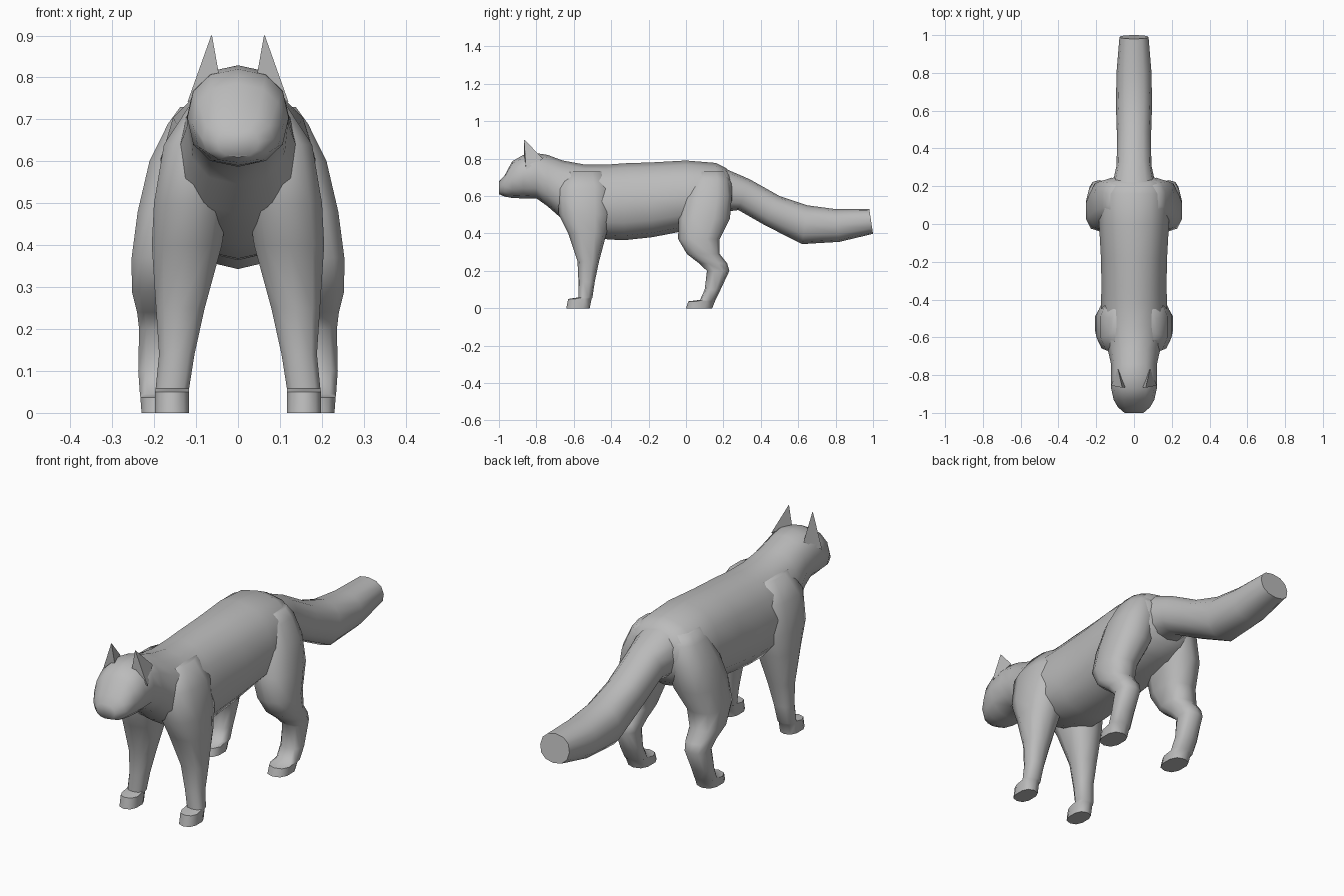
import bpy, bmesh, math
from mathutils import Vector

if "Cube" in bpy.data.objects:
    bpy.data.objects.remove(bpy.data.objects["Cube"])

fur = bpy.data.materials.new("grey fur")
fur.diffuse_color = (0.5, 0.5, 0.5, 1)
fur.use_nodes = True
fur.node_tree.nodes["Principled BSDF"].inputs["Base Color"].default_value = fur.diffuse_color


def loft(name, rings, angle=60, mirrored=False):
    """Skin closed rings into one capped, smooth-shaded object."""
    bm = bmesh.new()
    loops = [[bm.verts.new(p) for p in ring] for ring in rings]
    for a, b in zip(loops, loops[1:]):
        n = len(a)
        for i in range(n):
            bm.faces.new((a[i], a[(i + 1) % n], b[(i + 1) % n], b[i]))
    bm.faces.new(loops[0])
    bm.faces.new(loops[-1])
    if mirrored:
        copy = bmesh.ops.duplicate(bm, geom=bm.verts[:] + bm.edges[:] + bm.faces[:])
        for v in copy["geom"]:
            if isinstance(v, bmesh.types.BMVert):
                v.co.x *= -1
    bmesh.ops.recalc_face_normals(bm, faces=bm.faces[:])
    mesh = bpy.data.meshes.new(name)
    bm.to_mesh(mesh)
    bm.free()
    mesh.materials.append(fur)
    obj = bpy.data.objects.new(name, mesh)
    bpy.context.collection.objects.link(obj)
    bpy.ops.object.select_all(action='DESELECT')
    obj.select_set(True)
    bpy.context.view_layer.objects.active = obj
    bpy.ops.object.shade_smooth_by_angle(angle=math.radians(angle))
    return obj


def power(v, p):
    return math.copysign(abs(v) ** p, v)


def upright_ring(top, bottom, width, pear=0.0, n=12, p=0.88):
    """Cross-section between two (y, z) points, wider below when pear > 0."""
    t, b = Vector((0, *top)), Vector((0, *bottom))
    mid, half = (t + b) / 2, (t - b) / 2
    pts = []
    for i in range(n):
        a = math.tau * i / n
        x = width * power(math.sin(a), p) * (1 - pear * math.cos(a))
        pts.append(mid + half * power(math.cos(a), p) + Vector((x, 0, 0)))
    return pts


def flat_ring(z, y0, y1, x0, x1, n=10, p=0.8):
    """Horizontal leg cross-section filling a rectangle."""
    pts = []
    for i in range(n):
        a = math.tau * i / n
        pts.append(((x0 + x1) / 2 + (x1 - x0) / 2 * power(math.sin(a), p),
                    (y0 + y1) / 2 + (y1 - y0) / 2 * power(math.cos(a), p), z))
    return pts


# Head, neck and torso: y, top z, bottom z, half width, pear shape
torso = [(-1.0, .68, .61, .05, 0), (-.97, .71, .597, .085, 0),
         (-.93, .785, .59, .108, 0), (-.87, .82, .587, .121, 0),
         (-.80, .829, .588, .121, 0), (-.74, .82, .545, .122, .05),
         (-.66, .79, .475, .14, .1), (-.54, .768, .40, .165, .15),
         (-.42, .768, .368, .175, .15), (-.33, .775, .364, .172, .12),
         (-.18, .78, .38, .175, .1), (0, .79, .415, .185, .1),
         (.16, .777, .45, .185, .1), (.215, .75, .49, .165, .08),
         (.245, .70, .54, .11, 0)]
loft("body", [upright_ring((y, t), (y, b), w, k) for y, t, b, w, k in torso])

# Tail: top point, bottom point, half width
tail = [((.13, .776), (.13, .53), .12), ((.22, .742), (.20, .515), .115),
        ((.34, .69), (.28, .525), .092), ((.50, .60), (.42, .445), .09),
        ((.65, .55), (.62, .343), .096), ((.80, .53), (.82, .355), .092),
        ((.98, .53), (1.0, .398), .077)]
loft("tail", [upright_ring(t, b, w) for t, b, w in tail])

# Legs: z, back-to-front y range, inner and outer x
front = [(0, -.64, -.515, .115, .2), (.05, -.63, -.505, .115, .2),
         (.058, -.575, -.50, .115, .198), (.14, -.575, -.488, .102, .19),
         (.25, -.58, -.465, .077, .198), (.40, -.63, -.425, .035, .209),
         (.50, -.68, -.40, .02, .204), (.64, -.69, -.40, .01, .18),
         (.73, -.64, -.44, .01, .12)]
hind = [(0, .0, .14, .13, .232), (.037, .012, .155, .13, .235),
        (.045, .075, .158, .132, .236), (.10, .10, .185, .135, .24),
        (.20, .112, .232, .13, .238), (.24, .07, .22, .122, .243),
        (.29, .005, .18, .11, .256), (.37, -.042, .18, .09, .257),
        (.48, -.04, .235, .05, .243), (.60, -.01, .245, .02, .215),
        (.69, .02, .235, .01, .17), (.73, .05, .21, .01, .14)]
loft("front_legs", [flat_ring(*r) for r in front], mirrored=True)
loft("hind_legs", [flat_ring(*r) for r in hind], mirrored=True)

# Ears: sharp three-sided spikes
ear_base = [(.045, -.865, .805), (.121, -.855, .74), (.085, -.765, .80)]
ear_tip = [(.062, -.866, .9), (.064, -.866, .9), (.063, -.863, .9)]
loft("ears", [ear_base, ear_tip], angle=30, mirrored=True)
